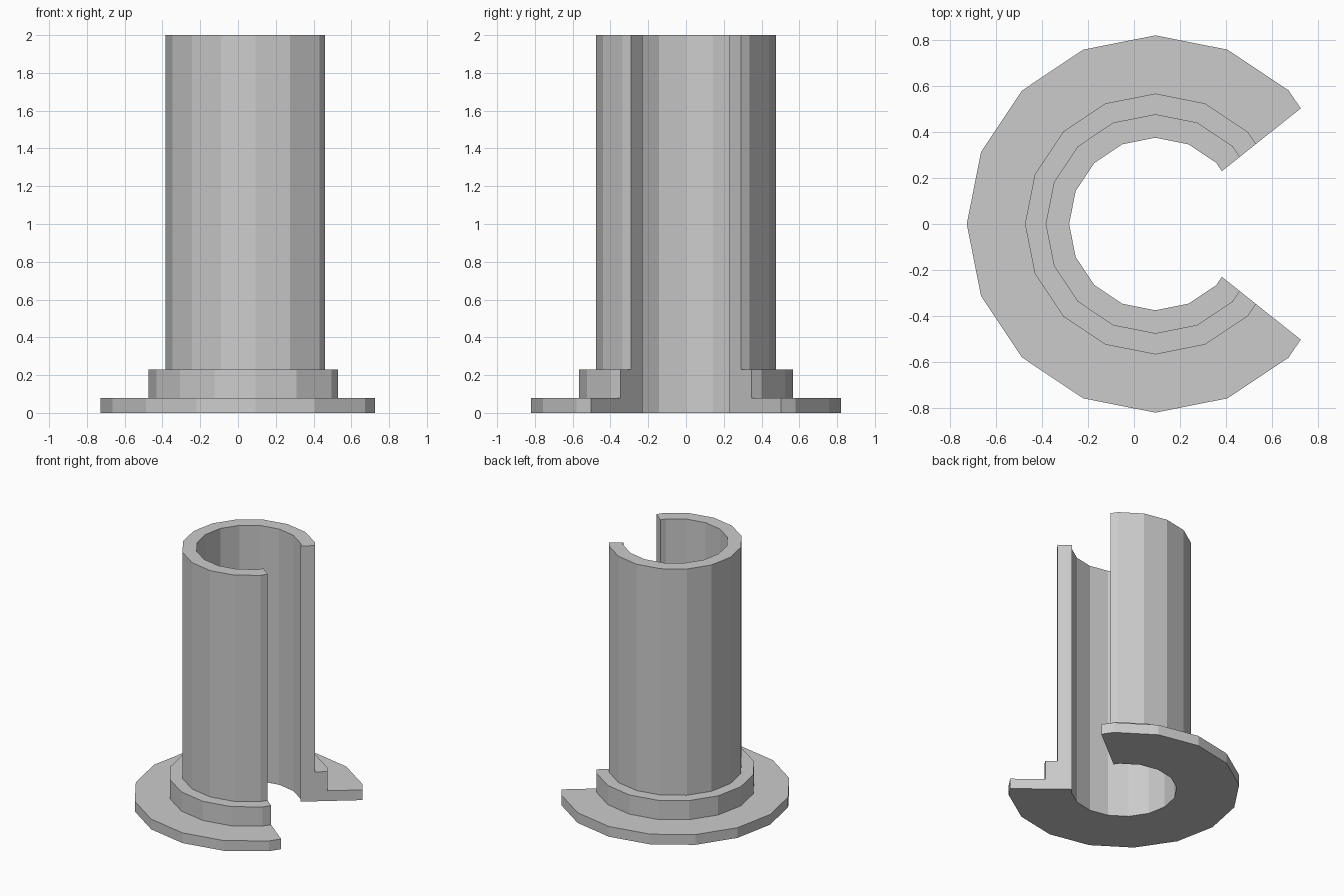
import bpy, bmesh
from math import cos, sin, radians

if "Cube" in bpy.data.objects:
    bpy.data.objects.remove(bpy.data.objects["Cube"])

SIDES = 16
STEP = 360 / SIDES
CUT = 38.5            # half angle of the open slot
CENTRE_X = 0.093      # axis offset that centres the open ring

# Stepped wall section (radius, z): bore, tube, collar, flange
profile = [(0.375, 0), (0.82, 0), (0.82, 0.08), (0.567, 0.08),
           (0.567, 0.23), (0.477, 0.23), (0.477, 2), (0.375, 2)]

# Section angles: facet corners plus the two slot ends
angles = [CUT] + [i * STEP for i in range(2, SIDES - 1)] + [360 - CUT]


def facet_scale(a):
    """Keep slot ends on the flat facets of the 16-sided ring."""
    off = a % STEP - STEP / 2
    return cos(radians(STEP / 2)) / cos(radians(off))


bm = bmesh.new()
rings = []
for a in angles:
    s, t = facet_scale(a), radians(a)
    rings.append([bm.verts.new((CENTRE_X + r * s * cos(t), r * s * sin(t), z))
                  for r, z in profile])

# Swept walls
n = len(profile)
for p, q in zip(rings, rings[1:]):
    for i in range(n):
        j = (i + 1) % n
        bm.faces.new((p[i], p[j], q[j], q[i]))

# Slot end faces
bm.faces.new(rings[0][::-1])
bm.faces.new(rings[-1])
bmesh.ops.recalc_face_normals(bm, faces=bm.faces)

mesh = bpy.data.meshes.new("split_flanged_sleeve")
bm.to_mesh(mesh)
bm.free()
sleeve = bpy.data.objects.new("split_flanged_sleeve", mesh)
bpy.context.collection.objects.link(sleeve)
